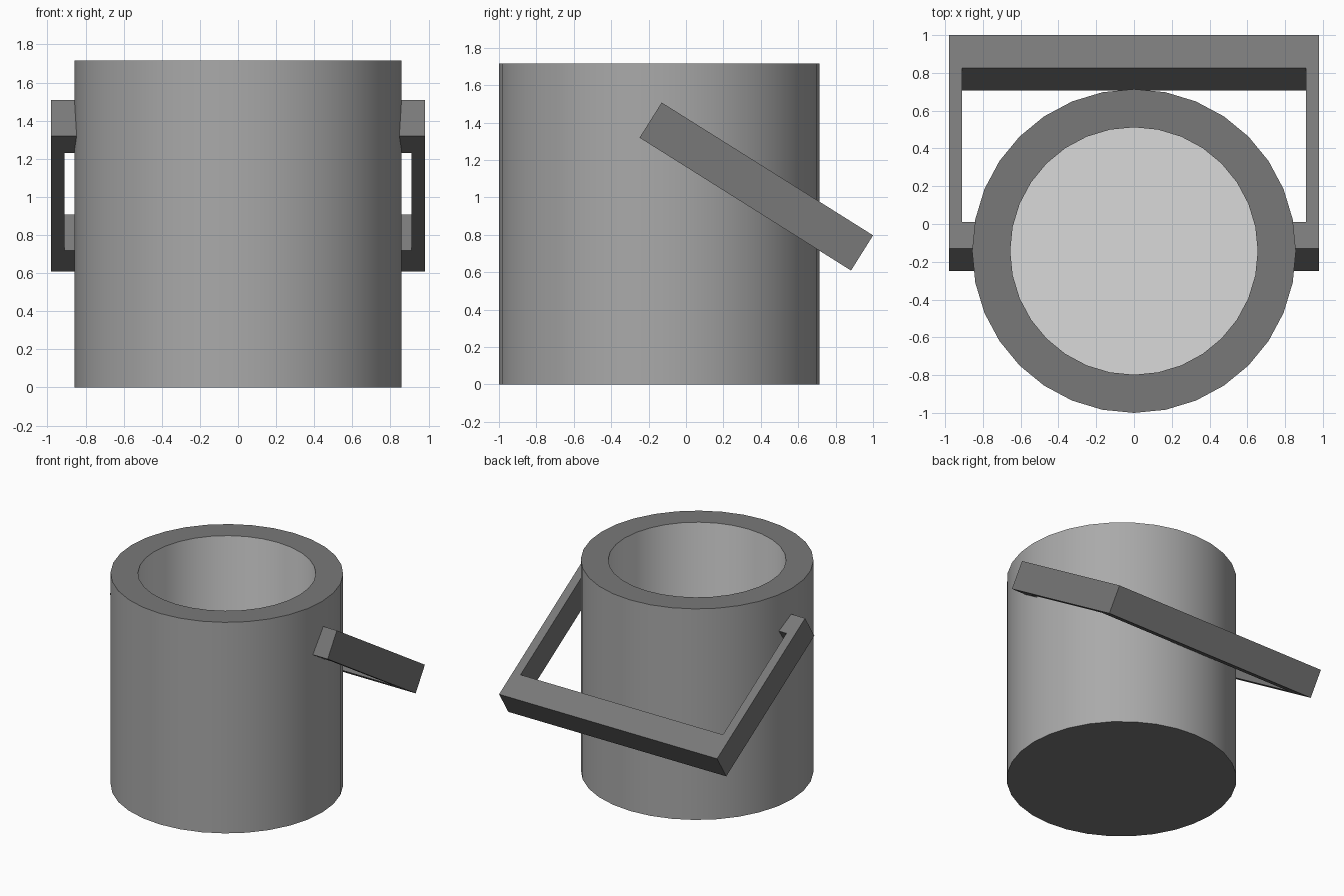
import bpy, bmesh, math
from mathutils import Vector

if "Cube" in bpy.data.objects:
    bpy.data.objects.remove(bpy.data.objects["Cube"])


def material(name, v):
    m = bpy.data.materials.new(name)
    m.diffuse_color = (v, v, v, 1)
    m.use_nodes = True
    m.node_tree.nodes["Principled BSDF"].inputs["Base Color"].default_value = m.diffuse_color
    return m


dark = material("dark grey", 0.19)
mid = material("mid grey", 0.40)
light = material("light grey", 0.70)


def make_object(name, bm, mats):
    bmesh.ops.recalc_face_normals(bm, faces=bm.faces[:])
    me = bpy.data.meshes.new(name)
    bm.to_mesh(me)
    bm.free()
    for m in mats:
        me.materials.append(m)
    ob = bpy.data.objects.new(name, me)
    bpy.context.collection.objects.link(ob)
    return ob


# Cup: 32-sided profile from base, up the outside, over the rim, down to the floor
SIDES, CY = 32, -0.143
profile = [(0.857, 0.0), (0.857, 1.715), (0.655, 1.715), (0.655, 0.2)]
bm = bmesh.new()
rings = []
for r, z in profile:
    rings.append([bm.verts.new((r * math.cos(2 * math.pi * i / SIDES),
                                CY + r * math.sin(2 * math.pi * i / SIDES), z))
                  for i in range(SIDES)])
for band, slot in enumerate((1, 0, 2)):          # outer wall, rim, inner wall
    a, b = rings[band], rings[band + 1]
    for i in range(SIDES):
        j = (i + 1) % SIDES
        bm.faces.new((a[i], a[j], b[j], b[i])).material_index = slot
bm.faces.new(rings[0]).material_index = 0        # underside
bm.faces.new(rings[-1]).material_index = 2       # floor
cup = make_object("cup", bm, (dark, mid, light))
bpy.context.view_layer.objects.active = cup
cup.select_set(True)
bpy.ops.object.shade_smooth_by_angle(angle=math.radians(30))

# Handle: one C-shaped outline in the tilted plane, extruded to its thickness
start = Vector((0, -0.13, 1.507))                # upper corner at the cup end
along = Vector((0, 1.13, -0.71)).normalized()
down = Vector((0, -0.71, -1.13)).normalized()
LENGTH, DEPTH = 1.335, 0.222
half = [(0.80, 0.165), (0.80, 0.0), (0.98, 0.0), (0.98, LENGTH)]
inner = [(0.91, LENGTH - 0.207), (0.91, 0.165)]
right = half + inner
bm = bmesh.new()


def vert(x, u):
    return bm.verts.new(Vector((x, 0, 0)) + start + along * u)


outline = [vert(x, u) for x, u in half]
outline += [vert(-x, u) for x, u in reversed(half)]
outline += [vert(-x, u) for x, u in reversed(inner)]
outline += [vert(x, u) for x, u in inner]
face = bm.faces.new(outline)
ext = bmesh.ops.extrude_face_region(bm, geom=[face], use_keep_orig=True)
bmesh.ops.translate(bm, vec=down * DEPTH,
                    verts=[g for g in ext["geom"] if isinstance(g, bmesh.types.BMVert)])
make_object("handle", bm, (dark,))
